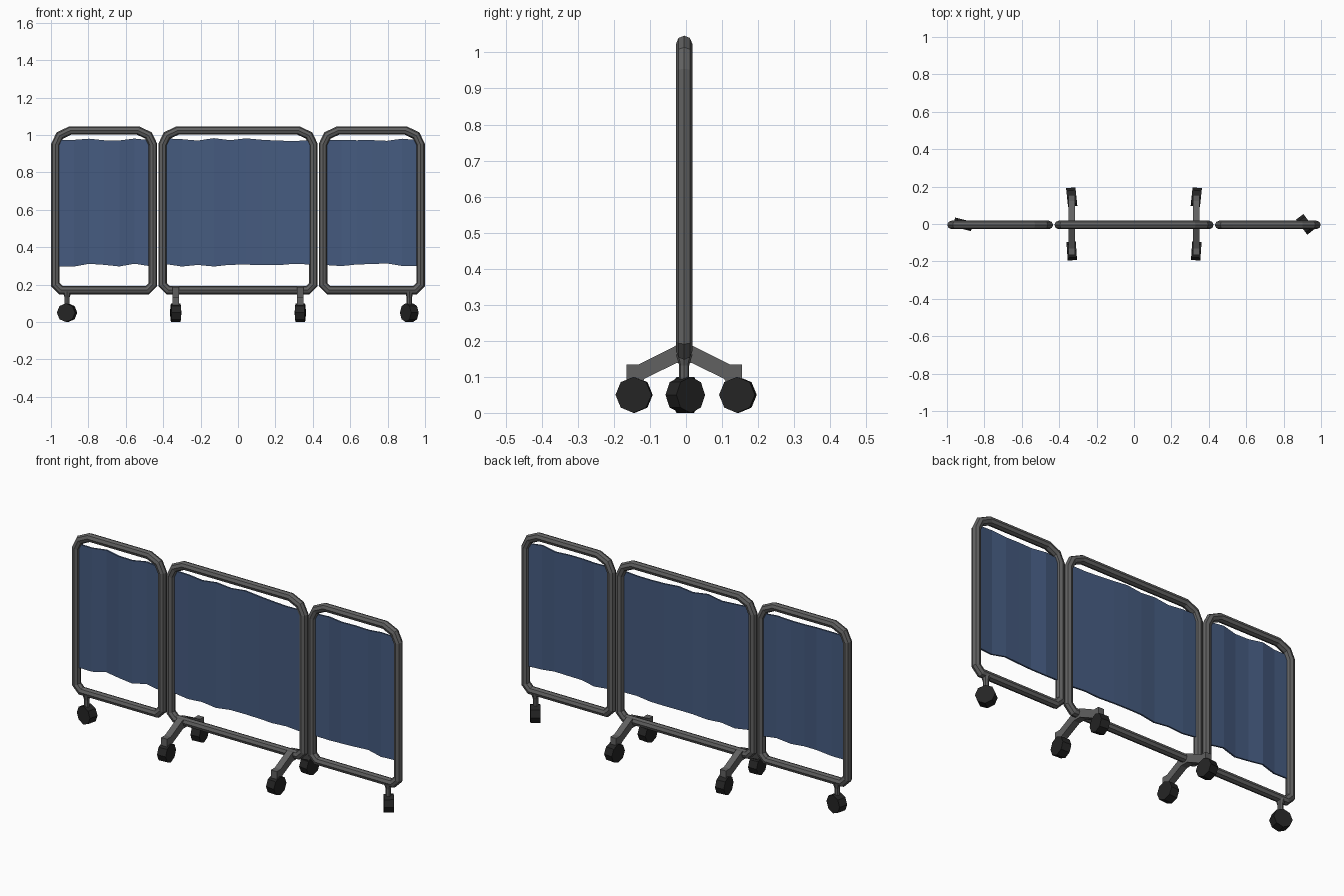
import bpy, bmesh, math, random
from mathutils import Vector, Matrix

if "Cube" in bpy.data.objects:
    bpy.data.objects.remove(bpy.data.objects["Cube"])

random.seed(4)
Y0 = -0.005   # plane of the frames
R = 0.0225    # tube radius


def material(name, col):
    m = bpy.data.materials.new(name)
    m.diffuse_color = (*col, 1)
    m.use_nodes = True
    m.node_tree.nodes["Principled BSDF"].inputs["Base Color"].default_value = m.diffuse_color
    return m


BLUE = material("blue_fabric", (0.06, 0.105, 0.215))
METAL = material("grey_metal", (0.12, 0.12, 0.12))
RUBBER = material("black_rubber", (0.018, 0.018, 0.018))


def finish(bm, name, mat):
    bmesh.ops.recalc_face_normals(bm, faces=bm.faces)
    me = bpy.data.meshes.new(name)
    bm.to_mesh(me)
    bm.free()
    me.materials.append(mat)
    ob = bpy.data.objects.new(name, me)
    bpy.context.collection.objects.link(ob)
    return ob


def tube_frame(name, x0, x1, z0=0.17, z1=1.024):
    """Closed loop of octagonal tube in the XZ plane with mitred joints."""
    c = 0.03
    half = [(x1 - c, z0), (x1, z0 + c), (x1, z1 - 0.075),
            (x1 - 0.023, z1 - 0.027), (x1 - 0.08, z1)]
    path = half + [(x0 + x1 - x, z) for x, z in reversed(half)]
    pts = [Vector(p) for p in path]
    n = len(pts)
    bm = bmesh.new()
    rings = []
    for i, p in enumerate(pts):
        a = (p - pts[i - 1]).normalized()
        b = (pts[(i + 1) % n] - p).normalized()
        na, nb = Vector((a.y, -a.x)), Vector((b.y, -b.x))
        m = (na + nb).normalized()
        m /= m.dot(na)
        ring = []
        for k in range(8):
            t = k * math.pi / 4
            q = p + m * R * math.cos(t)
            ring.append(bm.verts.new((q.x, Y0 + R * math.sin(t), q.y)))
        rings.append(ring)
    for i in range(n):
        r, s = rings[i], rings[(i + 1) % n]
        for k in range(8):
            j = (k + 1) % 8
            bm.faces.new((r[k], r[j], s[j], s[k]))
    return finish(bm, name, METAL)


def curtain(name, x0, x1, cols):
    """Slightly rippled fabric strip hung between the uprights."""
    bm = bmesh.new()
    prev = None
    for i in range(cols + 1):
        x = x0 + (x1 - x0) * i / cols
        y = Y0 + random.uniform(-0.007, 0.007)
        pair = (bm.verts.new((x, y, 0.305 + random.uniform(-0.01, 0.01))),
                bm.verts.new((x, y, 0.976 + random.uniform(-0.009, 0.008))))
        if prev:
            bm.faces.new((prev[0], pair[0], pair[1], prev[1]))
        prev = pair
    ob = finish(bm, name, BLUE)
    s = ob.modifiers.new("thickness", 'SOLIDIFY')
    s.thickness = 0.009
    s.offset = 0


def wheel(name, x, y, angle):
    """Octagonal wheel; angle is the heading of its rolling direction."""
    bm = bmesh.new()
    mat = (Matrix.Translation((x, y, 0.05))
           @ Matrix.Rotation(math.radians(angle), 4, 'Z')
           @ Matrix.Rotation(math.pi / 2, 4, 'X'))
    bmesh.ops.create_cone(bm, cap_ends=True, segments=8, radius1=0.05,
                          radius2=0.05, depth=0.05, matrix=mat)
    # put the points of the octagon on the axes
    finish(bm, name, RUBBER)


def foot_bracket(name, x):
    """Inverted V foot: side profile extruded across its width."""
    half = [(0.022, 0.187), (0.127, 0.134), (0.160, 0.134),
            (0.160, 0.086), (0.116, 0.086), (0.110, 0.095), (0.022, 0.138)]
    prof = half + [(-y, z) for y, z in reversed(half)]
    bm = bmesh.new()
    f = bm.faces.new([bm.verts.new((x - 0.018, Y0 + y, z)) for y, z in prof])
    g = bmesh.ops.extrude_face_region(bm, geom=[f])
    bmesh.ops.translate(bm, vec=(0.036, 0, 0),
                        verts=[v for v in g["geom"] if isinstance(v, bmesh.types.BMVert)])
    finish(bm, name, METAL)


def stem(name, x):
    """Flared caster stem under a side frame."""
    bm = bmesh.new()
    for z, d, r0, r1 in ((0.105, 0.07, 0.014, 0.014), (0.147, 0.03, 0.014, 0.023)):
        bmesh.ops.create_cone(bm, cap_ends=True, segments=8, radius1=r0, radius2=r1,
                              depth=d, matrix=Matrix.Translation((x, Y0, z)))
    finish(bm, name, METAL)


# three hinged frames with fabric
for label, x0, x1, cols in (("left", -0.976, -0.455, 6),
                            ("middle", -0.403, 0.403, 9),
                            ("right", 0.455, 0.976, 6)):
    tube_frame(label + "_frame", x0, x1)
    curtain(label + "_curtain", x0 + 0.017, x1 - 0.017, cols)

# feet under the middle frame, two wheels each
for label, sx in (("left", -1), ("right", 1)):
    foot_bracket(label + "_foot", sx * 0.333)
    wheel(label + "_front_wheel", sx * 0.333, -0.144, 90 - sx * 4)
    wheel(label + "_back_wheel", sx * 0.333, 0.144, 90 - sx * 6)

# single swivel casters at the outer ends
for label, x, angle in (("left", -0.914, -14), ("right", 0.916, -53)):
    stem(label + "_caster_stem", x)
    wheel(label + "_caster_wheel", x, Y0 + 0.003, angle)
